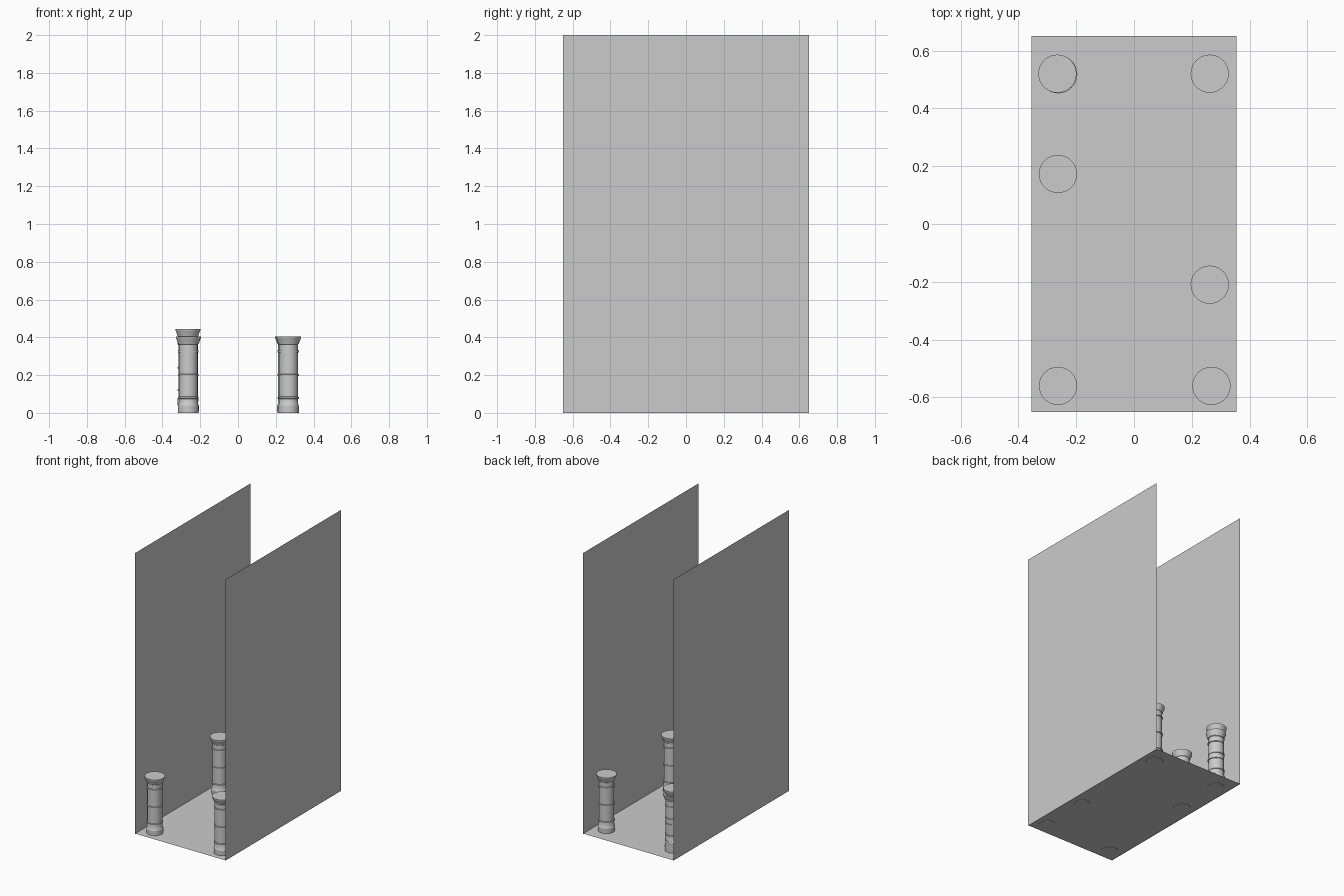
import bpy, bmesh, math

if "Cube" in bpy.data.objects:
    bpy.data.objects.remove(bpy.data.objects["Cube"])

HX, HY, H = 0.355, 0.65, 2.0
FLOOR_Z = 0.003


def sheet(name, corners):
    me = bpy.data.meshes.new(name)
    me.from_pydata(corners, [], [(0, 1, 2, 3)])
    ob = bpy.data.objects.new(name, me)
    bpy.context.collection.objects.link(ob)
    return ob


# Corridor floor and two tall side walls
sheet("floor", [(-HX, -HY, FLOOR_Z), (HX, -HY, FLOOR_Z), (HX, HY, FLOOR_Z), (-HX, HY, FLOOR_Z)])
for side, name in ((-1, "left_wall"), (1, "right_wall")):
    x = side * HX
    sheet(name, [(x, -HY, 0), (x, HY, 0), (x, HY, H), (x, -HY, H)])

# Column profile (radius, height): flared base, ringed shaft, flared capital
R = 0.049
profile = [(0.054, 0), (0.055, 0.038), (0.051, 0.044)]
for z in (0.08, 0.2, 0.325):
    profile += [(R, z - 0.006), (0.054, z - 0.004), (0.054, z + 0.004), (R, z + 0.006)]
profile += [(R, 0.362), (0.054, 0.366), (0.064, 0.393), (0.066, 0.397), (0.066, 0.405)]


def column_mesh(sides=32):
    bm = bmesh.new()
    rings = []
    for r, z in profile:
        rings.append([bm.verts.new((r * math.cos(2 * math.pi * i / sides),
                                    r * math.sin(2 * math.pi * i / sides), z))
                      for i in range(sides)])
    for a, b in zip(rings, rings[1:]):
        for i in range(sides):
            j = (i + 1) % sides
            bm.faces.new((a[i], a[j], b[j], b[i]))
    bm.faces.new(rings[0][::-1])
    bm.faces.new(rings[-1])
    me = bpy.data.meshes.new("column")
    bm.to_mesh(me)
    bm.free()
    return me


# Columns; the back left one has a second, raised column overlapping it
places = {
    "front_left_column": (-0.263, -0.56, 0),
    "front_right_column": (0.268, -0.56, 0),
    "middle_right_column": (0.262, -0.21, 0),
    "middle_left_column": (-0.263, 0.173, 0),
    "back_right_column": (0.262, 0.52, 0),
    "back_left_column": (-0.262, 0.518, 0),
    "back_left_upper_column": (-0.265, 0.52, 0.04),
}
for name, loc in places.items():
    ob = bpy.data.objects.new(name, column_mesh())
    ob.location = loc
    bpy.context.collection.objects.link(ob)
    bpy.ops.object.select_all(action='DESELECT')
    ob.select_set(True)
    bpy.context.view_layer.objects.active = ob
    bpy.ops.object.shade_smooth_by_angle(angle=math.radians(30))
